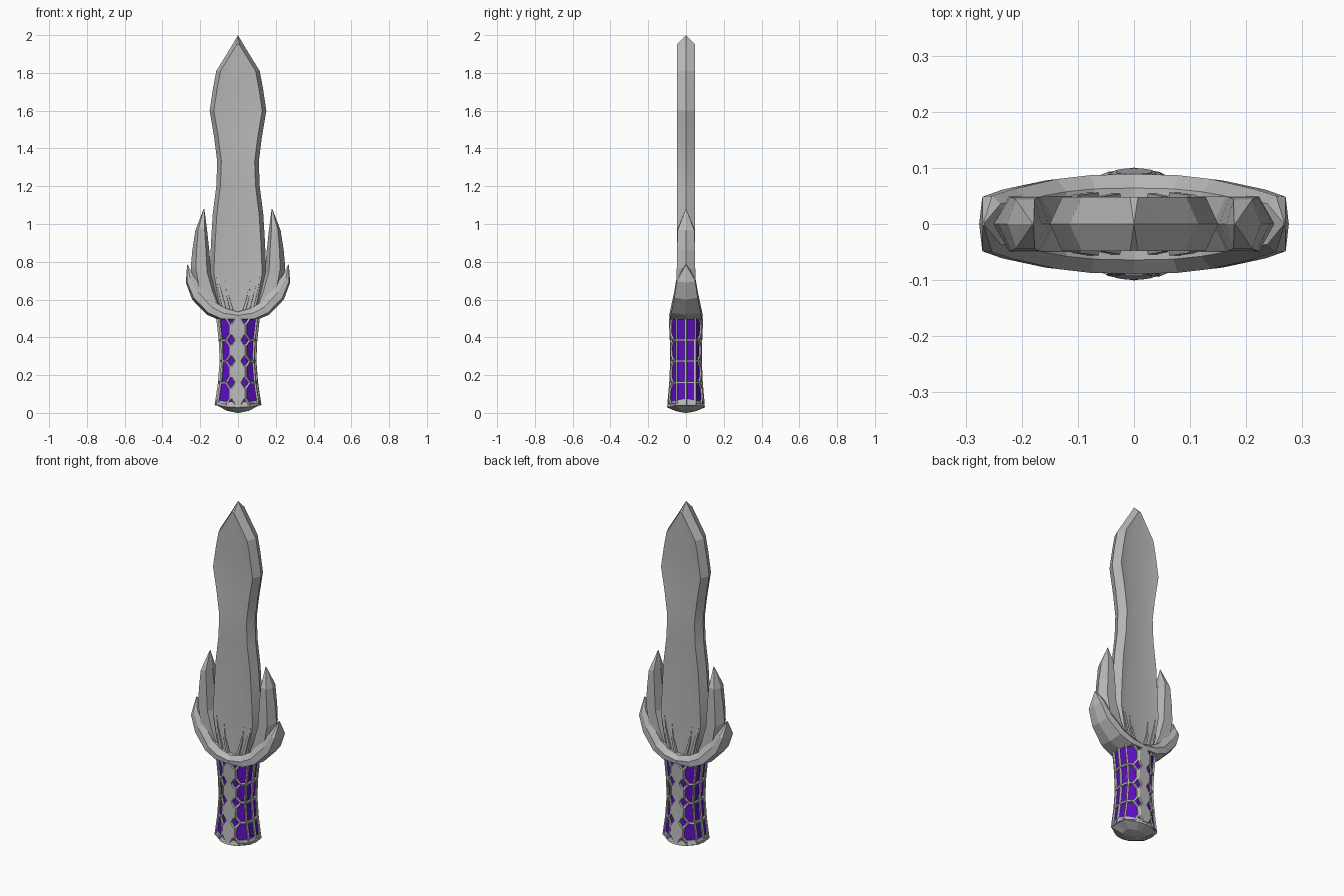
import bpy, bmesh, math
from mathutils import Vector

if "Cube" in bpy.data.objects:
    bpy.data.objects.remove(bpy.data.objects["Cube"])


def material(name, rgb):
    m = bpy.data.materials.new(name)
    m.use_nodes = True
    m.diffuse_color = (*rgb, 1)
    m.node_tree.nodes["Principled BSDF"].inputs["Base Color"].default_value = (*rgb, 1)
    return m


STEEL = material("steel_grey", (0.48, 0.48, 0.48))
PURPLE = material("grip_purple", (0.11, 0.004, 0.55))


def finish(name, bm, mat, smooth=None):
    bmesh.ops.remove_doubles(bm, verts=bm.verts, dist=0.0002)
    bmesh.ops.recalc_face_normals(bm, faces=bm.faces)
    me = bpy.data.meshes.new(name)
    bm.to_mesh(me)
    bm.free()
    me.materials.append(mat)
    ob = bpy.data.objects.new(name, me)
    bpy.context.collection.objects.link(ob)
    if smooth:
        bpy.ops.object.select_all(action='DESELECT')
        ob.select_set(True)
        bpy.context.view_layer.objects.active = ob
        bpy.ops.object.shade_smooth_by_angle(angle=math.radians(smooth))
    return ob


def loft(bm, rings):
    """Skin a series of equal point rings and cap both ends."""
    vs = [[bm.verts.new(p) for p in r] for r in rings]
    n = len(vs[0])
    for a, b in zip(vs, vs[1:]):
        for i in range(n):
            j = (i + 1) % n
            bm.faces.new((a[i], a[j], b[j], b[i]))
    bm.faces.new(vs[0])
    bm.faces.new(vs[-1])


def strip_rings(rows, section, sx=1):
    """Rows hold inner point, outer point (x, z) and half thickness."""
    return [[(sx * (a[0] + (b[0] - a[0]) * f), t * k, a[1] + (b[1] - a[1]) * f)
             for f, k in section] for a, b, t in rows]


def bar(bm, a, b, w=0.009):
    a, b = Vector(a), Vector(b)
    d = (b - a).normalized()
    u = d.cross(Vector((0.31, 0.9, 0.17)) if abs(d.y) < 0.8 else Vector((1, 0, 0))).normalized()
    v = d.cross(u)
    r = [(u + v) * w / 1.4, (u - v) * w / 1.4, (-u - v) * w / 1.4, (v - u) * w / 1.4]
    loft(bm, [[a - d * w * 0.4 + o for o in r], [b + d * w * 0.4 + o for o in r]])


# Blade: bevelled edge and a shallow rippled hollow on both faces
bm = bmesh.new()
rings = []
for z, hw in [(0.5, .10), (.6, .125), (.74, .15), (.9, .143), (1.05, .134), (1.2, .115),
              (1.33, .11), (1.45, .125), (1.6, .15), (1.72, .132), (1.81, .115), (1.95, .029), (2, 0)]:
    t = 0.048 if hw else 0
    f = max(hw - 0.022, 0)
    dip = 0.007 * min(1, f / 0.1)
    half = [(hw, 0), (f, t), (f * .55, t - dip * (1 + .5 * math.sin(z * 9))),
            (0, t - dip * (.8 + .7 * math.sin(z * 13)))]
    half += [(-x, y) for x, y in reversed(half[:-1])]
    ring = half + [(-x, -y) for x, y in half[1:-1]]
    rings.append([(x, y, z) for x, y in ring])
loft(bm, rings)
finish("blade", bm, STEEL, 14)

# Side prongs rising beside the blade
PRONG = [(0, 0), (.2, 1), (.75, 1), (1, 0), (.75, -1), (.2, -1)]
prong = [((.178, 1.08), (.182, 1.08), .001), ((.165, .98), (.226, .965), .044),
         ((.152, .86), (.242, .86), .048), ((.142, .74), (.25, .77), .049),
         ((.11, .64), (.235, .66), .05), ((.08, .55), (.17, .56), .05), ((.06, .5), (.1, .5), .05)]
# Thin flame ridges on the lower blade
ridges = [[((.05, .53), (.085, .53), .057), ((.09, .67), (.115, .67), .052), ((.117, .8), (.12, .8), .04)],
          [((.015, .53), (.045, .53), .055), ((.045, .62), (.065, .62), .05), ((.066, .74), (.068, .74), .038)]]
for side, sx in (("left", 1), ("right", -1)):
    bm = bmesh.new()
    loft(bm, strip_rings(prong, PRONG, sx))
    finish(side + "_prong", bm, STEEL)
    bm = bmesh.new()
    for r in ridges:
        loft(bm, strip_rings(r, PRONG, sx))
    finish(side + "_blade_ridges", bm, STEEL)

# Crescent guard sweeping from tip to tip
GUARD = [(0, .72), (.4, 1), (.85, .97), (1, 0), (.85, -.97), (.4, -1), (0, -.72)]
arm = [((.266, .785), (.27, .78), .003), ((.238, .73), (.276, .69), .05),
       ((.19, .665), (.243, .6), .063), ((.12, .585), (.165, .52), .08), ((.07, .555), (.09, .488), .087)]
mid = [((0, .535), (0, .488), .089)]
flip = [((-a[0], a[1]), (-b[0], b[1]), t) for a, b, t in reversed(arm)]
bm = bmesh.new()
loft(bm, strip_rings(arm + mid + flip, GUARD))
finish("guard", bm, STEEL)

# Grip cross-section, narrow at the waist
ZS = [.045, .16, .275, .385, .5]
HX = [.116, .099, .09, .095, .108]
HY = [.09, .08, .075, .077, .082]


def size(z):
    for i in range(4):
        if z <= ZS[i + 1] or i == 3:
            k = (z - ZS[i]) / (ZS[i + 1] - ZS[i])
            return HX[i] + (HX[i + 1] - HX[i]) * k, HY[i] + (HY[i + 1] - HY[i]) * k


def section(z):
    hx, hy = size(z)
    q = [(hx, 0), (hx - .008, .05), (.045, hy), (0, hy + .003)]
    half = q + [(-x, y) for x, y in reversed(q[:-1])]
    return half + [(-x, -y) for x, y in half[1:-1]]


bm = bmesh.new()
loft(bm, [[(x * .94, y * .94, z) for x, y in section(z)] for z in ZS])
finish("grip_core", bm, PURPLE)

# Honeycomb lattice and centre plates over the grip
lattice, plates = bmesh.new(), bmesh.new()


def edge(z, s, k):
    x, y = section(z)[1]
    return (s * x, k * y, z)


def face_point(x, z, s, k):
    hx, hy = size(z)
    drop = max(0, x - .045) / (hx - .053) * (hy - .05)
    return (s * x, k * (hy - drop), z)


for k in (1, -1):
    for lo, hi in zip(ZS, ZS[1:]):
        h = hi - lo
        outline = [(.018, lo), (.04, lo + h * .27), (.04, hi - h * .27), (.018, hi)]
        outline += [(-x, z) for x, z in reversed(outline)]
        loft(plates, [[(x * g, k * (size(z)[1] + o), z) for x, z in outline]
                      for g, o in ((1, -.012), (1, .004), (.8, .009))])
        for s in (1, -1):
            # uprights
            bar(lattice, edge(lo, s, k), edge(hi, s, k), .007)
            bar(lattice, face_point(.042, lo + h * .27, s, k), face_point(.042, hi - h * .27, s, k), .007)
            if k > 0:
                bar(lattice, (s * size(lo)[0], 0, lo), (s * size(hi)[0], 0, hi), .008)
            # forked branches and side rungs
            for z, c in ((lo, lo + h * .27), (hi, hi - h * .27)):
                bar(lattice, face_point(.042, c, s, k), face_point(.062, z, s, k), .007)
            bar(lattice, face_point(.062, lo, s, k), edge(lo, s, k), .008)
            bar(lattice, edge(lo, s, k), (s * size(lo)[0], 0, lo), .008)
finish("grip_lattice", lattice, STEEL)
finish("grip_plates", plates, STEEL)

# Faceted pommel, pointed at front and back
bm = bmesh.new()
base = section(ZS[0])
rings = []
for g, z, slope in ((.97, .075, .2), (1.03, .052, .24), (.55, .014, .05), (.05, 0, 0)):
    rings.append([(x * g, y * g * (1.05 if x == 0 else 1), z - slope * abs(y)) for x, y in base])
loft(bm, rings)
finish("pommel", bm, STEEL)
